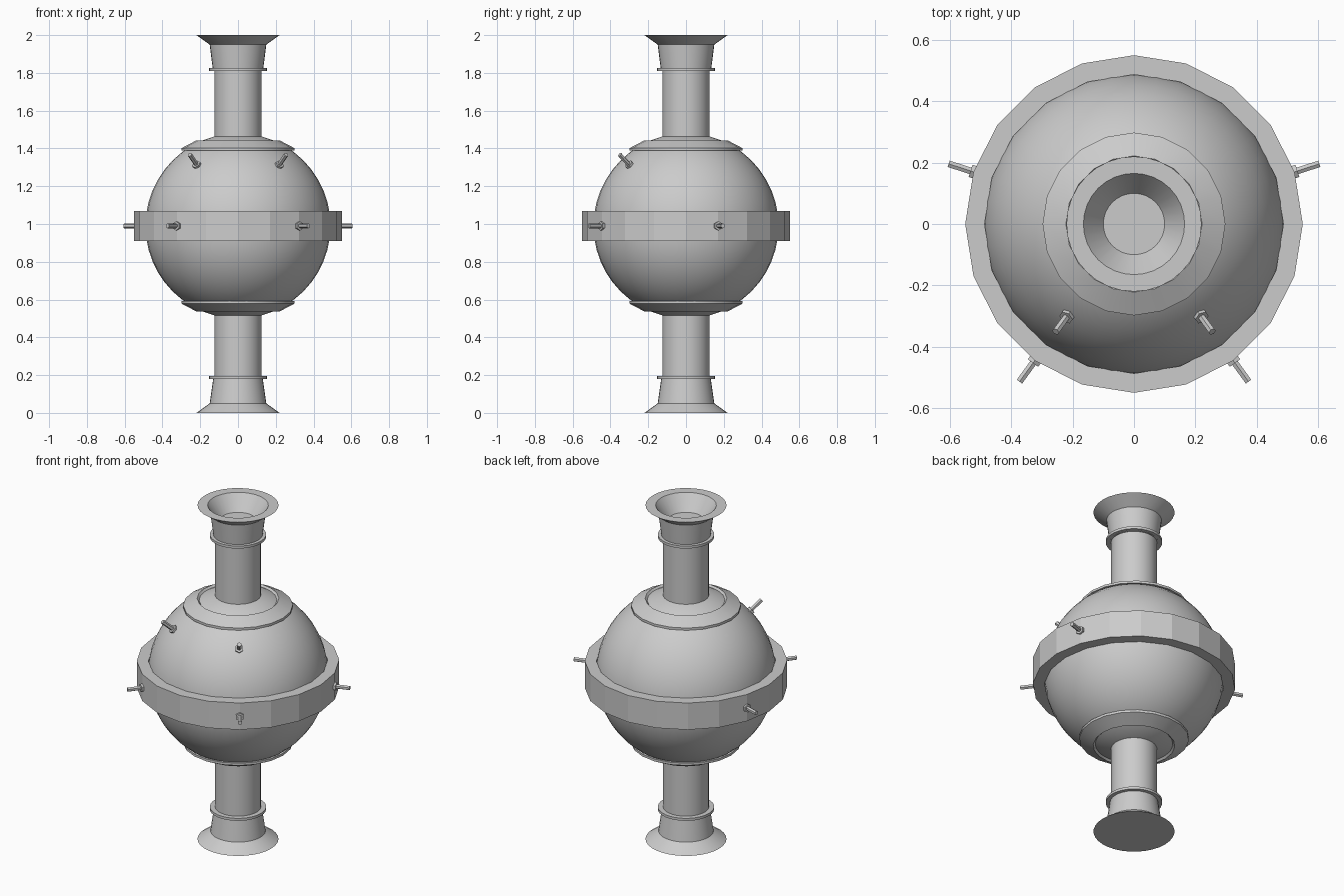
import bpy, bmesh
from math import sin, cos, pi, radians
from mathutils import Vector

if "Cube" in bpy.data.objects:
    bpy.data.objects.remove(bpy.data.objects["Cube"])

CZ = 0.99      # height of the globe centre


def finish(name, bm, angle=None):
    bmesh.ops.remove_doubles(bm, verts=bm.verts, dist=1e-5)
    bmesh.ops.recalc_face_normals(bm, faces=bm.faces)
    mesh = bpy.data.meshes.new(name)
    bm.to_mesh(mesh)
    bm.free()
    ob = bpy.data.objects.new(name, mesh)
    bpy.context.collection.objects.link(ob)
    if angle:
        bpy.ops.object.select_all(action='DESELECT')
        ob.select_set(True)
        bpy.context.view_layer.objects.active = ob
        bpy.ops.object.shade_smooth_by_angle(angle=radians(angle))
    return ob


def lathe(name, profile, sides, angle=30, closed=False):
    """Spin (radius, z) points about the z axis."""
    bm = bmesh.new()
    rings = [[bm.verts.new((r * cos(2 * pi * i / sides), r * sin(2 * pi * i / sides), z))
              for i in range(sides)] if r > 0 else [bm.verts.new((0, 0, z))] * sides
             for r, z in profile]
    pairs = list(zip(rings, rings[1:]))
    if closed:
        pairs.append((rings[-1], rings[0]))
    for a, b in pairs:
        for i in range(sides):
            j = (i + 1) % sides
            quad = list(dict.fromkeys((a[i], a[j], b[j], b[i])))
            bm.faces.new(quad)
    return finish(name, bm, angle)


def peg(name, azimuth, elevation, start, z0):
    """Hexagonal nut and rod pointing outwards."""
    a, e = radians(azimuth), radians(elevation)
    d = Vector((cos(a) * cos(e), sin(a) * cos(e), sin(e)))
    rot = d.to_track_quat('Z', 'Y').to_matrix().to_4x4()
    bm = bmesh.new()
    for radius, lo, hi in ((0.024, -0.02, 0.012), (0.0125, 0.0, 0.087)):
        made = bmesh.ops.create_cone(bm, cap_ends=True, segments=6, radius1=radius,
                                     radius2=radius, depth=hi - lo)['verts']
        bmesh.ops.translate(bm, verts=made, vec=(0, 0, start + (lo + hi) / 2))
    bmesh.ops.transform(bm, matrix=rot, verts=bm.verts)
    bmesh.ops.translate(bm, verts=bm.verts, vec=(0, 0, z0))
    finish(name, bm)


# globe
bm = bmesh.new()
bmesh.ops.create_uvsphere(bm, u_segments=40, v_segments=24, radius=0.49)
bmesh.ops.translate(bm, verts=bm.verts, vec=(0, 0, CZ))
finish("globe", bm, 40)

# faceted band round the middle
lathe("equator_band", [(0.487, 0.91), (0.55, 0.91), (0.55, 1.07), (0.487, 1.07)],
      20, angle=None, closed=True)

# sloped collars, stems and stem rings, above and below
collar = [(0.27, 0.398), (0.298, 0.398), (0.298, 0.412), (0.222, 0.452), (0.20, 0.43)]
for tag, s in (("upper", 1), ("lower", -1)):
    lathe(tag + "_collar", [(r, CZ + s * z) for r, z in collar], 20, closed=True)
    c = 1.005 if s > 0 else 1.0
    lathe(tag + "_stem", [(0, c + s * 0.42), (0.125, c + s * 0.42), (0.125, c + s * 0.815)], 32)
    lathe(tag + "_stem_ring", [(0.12, c + s * 0.806), (0.153, c + s * 0.806),
                               (0.153, c + s * 0.821), (0.12, c + s * 0.821)], 32, closed=True)

# flared mouth with a funnel, and flared foot
lathe("mouth", [(0, 1.81), (0.132, 1.81), (0.15, 1.95), (0.22, 2.0),
                (0.165, 2.0), (0.10, 1.91), (0, 1.91)], 32)
lathe("foot", [(0, 0.19), (0.13, 0.19), (0.15, 0.05), (0.22, 0), (0, 0)], 32)

# pegs: four on the band, two on the upper front of the globe
for n, az in enumerate((18, 162, -54, -126)):
    peg(f"band_peg_{n + 1}", az, 0, 0.548, CZ)
for n, az in enumerate((-54, -126)):
    peg(f"globe_peg_{n + 1}", az, 41, 0.488, CZ)
